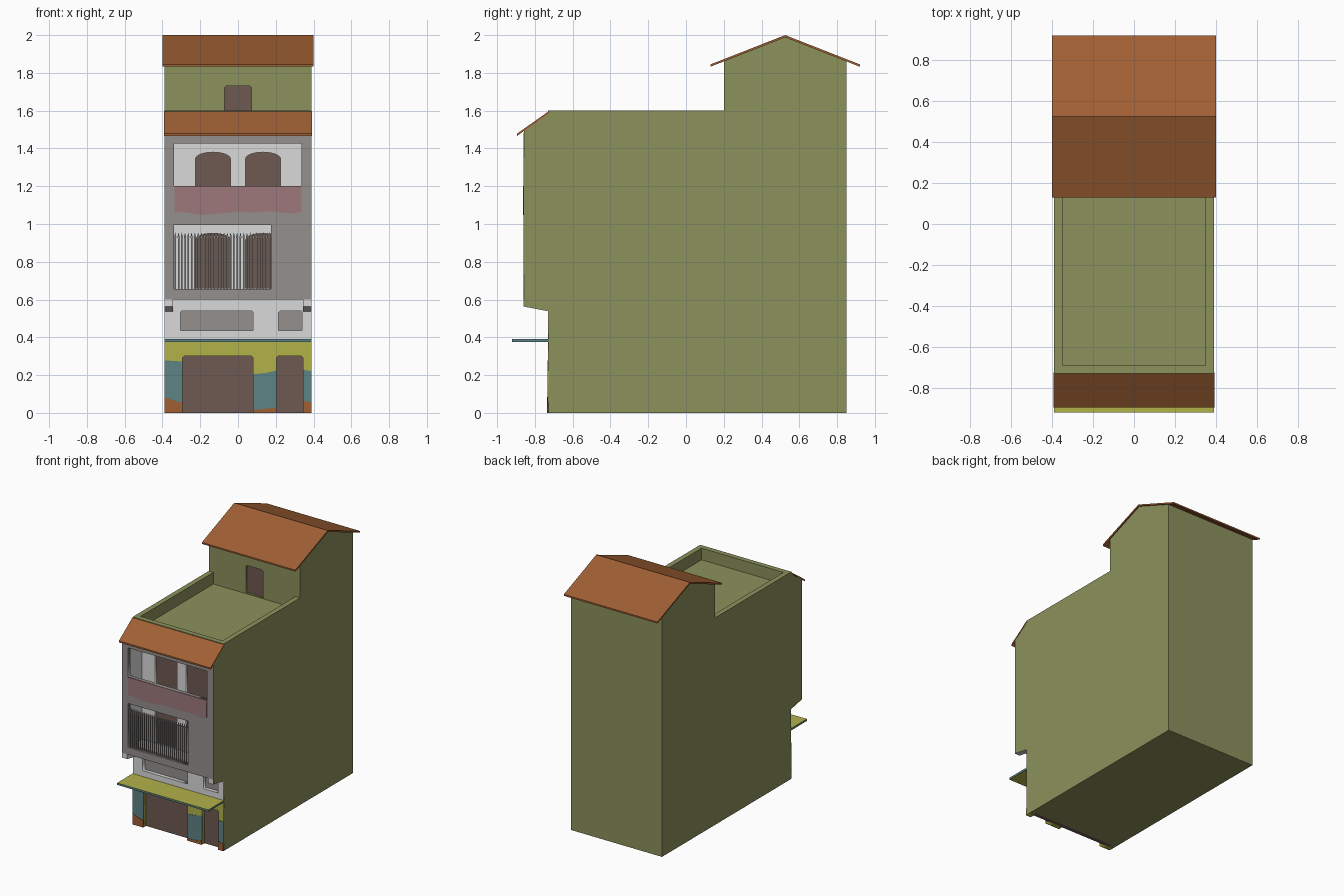
import bpy, bmesh, math

if "Cube" in bpy.data.objects:
    bpy.data.objects.remove(bpy.data.objects["Cube"])


def material(name, r, g, b):
    m = bpy.data.materials.new(name)
    lin = [((c / 255 + 0.055) / 1.055) ** 2.4 for c in (r, g, b)]
    m.diffuse_color = (*lin, 1)
    m.use_nodes = True
    m.node_tree.nodes["Principled BSDF"].inputs["Base Color"].default_value = m.diffuse_color
    return m


OLIVE = material("olive plaster", 140, 145, 92)
ROOF = material("terracotta", 160, 96, 52)
GREY = material("grey plaster", 148, 144, 141)
WHITE = material("white paint", 218, 218, 218)
BROWN = material("brown door", 110, 90, 82)
YELLOW = material("yellow paint", 178, 178, 74)
TEAL = material("teal paint", 92, 131, 134)
PINK = material("faded pink", 158, 121, 123)


def link(name, mesh, mat):
    mesh.name = name
    mesh.materials.clear()
    mesh.materials.append(mat)
    ob = bpy.data.objects.new(name, mesh)
    bpy.context.collection.objects.link(ob)
    return ob


def prism(name, profile, x0, x1, mat):
    """Extrude a (y, z) profile along x."""
    bm = bmesh.new()
    f = bm.faces.new([bm.verts.new((x0, y, z)) for y, z in profile])
    r = bmesh.ops.extrude_face_region(bm, geom=[f])
    for v in r["geom"]:
        if isinstance(v, bmesh.types.BMVert):
            v.co.x = x1
    bmesh.ops.recalc_face_normals(bm, faces=bm.faces[:])
    me = bpy.data.meshes.new(name)
    bm.to_mesh(me)
    bm.free()
    return link(name, me, mat)


def box(name, x0, x1, y0, y1, z0, z1, mat):
    return prism(name, [(y0, z0), (y1, z0), (y1, z1), (y0, z1)], x0, x1, mat)


def panel(name, loops, y0, y1, mat):
    """Upright plate from (x, z) loops: first is the outline, the rest are holes."""
    cu = bpy.data.curves.new(name, 'CURVE')
    cu.dimensions = '2D'
    cu.fill_mode = 'BOTH'
    cu.extrude = (y1 - y0) / 2
    for pts in loops:
        s = cu.splines.new('POLY')
        s.points.add(len(pts) - 1)
        for p, (x, z) in zip(s.points, pts):
            p.co = (x, z, 0, 1)
        s.use_cyclic_u = True
    tmp = bpy.data.objects.new(name + "_curve", cu)
    bpy.context.collection.objects.link(tmp)
    bpy.context.view_layer.update()
    me = bpy.data.meshes.new_from_object(tmp.evaluated_get(bpy.context.evaluated_depsgraph_get()))
    bpy.data.objects.remove(tmp)
    bm = bmesh.new()
    bm.from_mesh(me)
    for v in bm.verts:
        v.co = (v.co.x, (y0 + y1) / 2 - v.co.z, v.co.y)
    bmesh.ops.remove_doubles(bm, verts=bm.verts[:], dist=1e-5)
    bmesh.ops.recalc_face_normals(bm, faces=bm.faces[:])
    bm.to_mesh(me)
    bm.free()
    return link(name, me, mat)


def rect(x0, x1, z0, z1):
    return [(x0, z0), (x0, z1), (x1, z1), (x1, z0)]


def doorway(x0, x1, z0, z1, c=0.008):
    """Opening with clipped top corners."""
    return [(x0, z0), (x0, z1 - c), (x0 + c, z1), (x1 - c, z1), (x1, z1 - c), (x1, z0)]


def arch(x0, x1, z0, spring, top, n=10):
    mid, half = (x0 + x1) / 2, (x1 - x0) / 2
    curve = [(mid - half * math.cos(math.pi * i / n),
              spring + (top - spring) * math.sin(math.pi * i / n)) for i in range(n + 1)]
    return [(x0, z0)] + curve + [(x1, z0)]


# Main body with sunken terrace, and the two side walls that form its parapets
prism("body_core", [(-.67, 0), (.85, 0), (.85, 1.861), (.525, 1.988), (.22, 1.868),
                    (.22, 1.51), (-.69, 1.51), (-.69, 1.6), (-.73, 1.6), (-.73, 1.584),
                    (-.83, 1.513), (-.83, 1.43), (-.67, 1.43)], -.35, .35, OLIVE)
side = [(-.728, 0), (.85, 0), (.85, 1.861), (.525, 1.988), (.2, 1.861), (.2, 1.6),
        (-.73, 1.6), (-.73, 1.584), (-.858, 1.492), (-.858, .565), (-.728, .54)]
for s, tag in ((-1, "left"), (1, "right")):
    prism("side_wall_" + tag, side, s * .35, s * .39, OLIVE)
    prism("overhang_bracket_" + tag, [(-.86, .601), (-.86, .563), (-.73, .538), (-.73, .601)],
          s * .345, s * .388, WHITE)
    box("balcony_side_" + tag, s * .338, s * .351, -.832, -.68, .6, 1.432, WHITE)

# Terrace room front wall and door
panel("terrace_wall", [rect(-.35, .35, 1.505, 1.861), doorway(-.072, .072, 1.515, 1.73)],
      .2, .22, OLIVE)
box("terrace_door", -.09, .09, .215, .225, 1.511, 1.75, BROWN)

# Roofs
prism("gable_roof", [(.13, 1.845), (.525, 2), (.92, 1.845), (.92, 1.833), (.525, 1.988),
                     (.13, 1.833)], -.4, .4, ROOF)
prism("front_roof", [(-.895, 1.478), (-.725, 1.598), (-.725, 1.586), (-.895, 1.466)],
      -.392, .392, ROOF)

# Overhanging upper front with two balcony openings
panel("upper_facade", [rect(-.388, .388, .6, 1.485), rect(-.34, .335, 1.2, 1.425),
                       rect(-.34, .175, .655, .995)], -.86, -.83, GREY)
panel("faded_patch", [[(-.335, 1.2), (.335, 1.2), (.335, 1.065), (.29, 1.056), (.16, 1.066),
                       (.08, 1.06), (0, 1.064), (-.1, 1.055), (-.19, 1.048), (-.27, 1.06),
                       (-.335, 1.064)]], -.864, -.859, PINK)
panel("balcony_back_wall", [rect(-.35, .35, .6, 1.432)]
      + [arch(x, x + .185, z, t - .035, t) for x in (-.225, .04)
         for z, t in ((1.11, 1.38), (.66, .95))], -.69, -.672, WHITE)
box("balcony_doors", -.3, .3, -.676, -.668, .64, 1.4, BROWN)
box("lower_balcony_floor", -.35, .35, -.831, -.67, .6, .655, WHITE)
box("upper_balcony_floor", -.35, .35, -.831, -.67, .995, 1.1, WHITE)
box("balcony_ceiling", -.35, .35, -.831, -.67, 1.425, 1.431, WHITE)

# Spiked railing of the lower balcony
bars = 30
for i in range(bars):
    x = -.332 + i * .5 / (bars - 1)
    panel(f"railing_bar_{i + 1}", [[(x - .004, .65), (x - .004, .925), (x - .006, .93), (x, .955),
                                    (x + .006, .93), (x + .004, .925), (x + .004, .65)]],
          -.849, -.841, GREY)

# White mezzanine band with windows
panel("mezzanine_wall", [rect(-.388, .388, .385, .605), doorway(-.305, .08, .435, .54),
                         doorway(.215, .34, .435, .54)], -.73, -.70, WHITE)
box("mezzanine_windows", -.345, .349, -.702, -.668, .41, .57, GREY)

# Canopy: yellow faces, teal rim
canopy = box("canopy", -.39, .39, -.92, -.72, .375, .39, YELLOW)
canopy.data.materials.append(TEAL)
for p in canopy.data.polygons:
    p.material_index = 0 if abs(p.normal.z) > .5 else 1

# Shop front with doors and worn paint layers
panel("shop_front", [[(-.388, 0)] + doorway(-.295, .08, 0, .3) + doorway(.205, .345, 0, .3)
                     + [(.388, 0), (.388, .386), (-.388, .386)]], -.73, -.70, YELLOW)
box("shop_doors", -.349, .349, -.702, -.668, 0, .33, BROWN)
teal = [[(-.388, .05), (-.295, .04), (-.295, .272), (-.388, .278)],
        [(.08, .01), (.205, .01), (.205, .225), (.15, .212), (.08, .205)],
        [(.345, .03), (.388, .03), (.388, .22), (.345, .23)]]
rust = [[(-.388, 0), (-.295, 0), (-.295, .055), (-.33, .062), (-.388, .085)],
        [(.08, 0), (.205, 0), (.205, .03), (.13, .02), (.08, .016)],
        [(.345, 0), (.388, 0), (.388, .055), (.345, .065)]]
for i in range(3):
    panel(f"teal_paint_{i + 1}", [teal[i]], -.733, -.729, TEAL)
    panel(f"rust_paint_{i + 1}", [rust[i]], -.736, -.729, ROOF)
